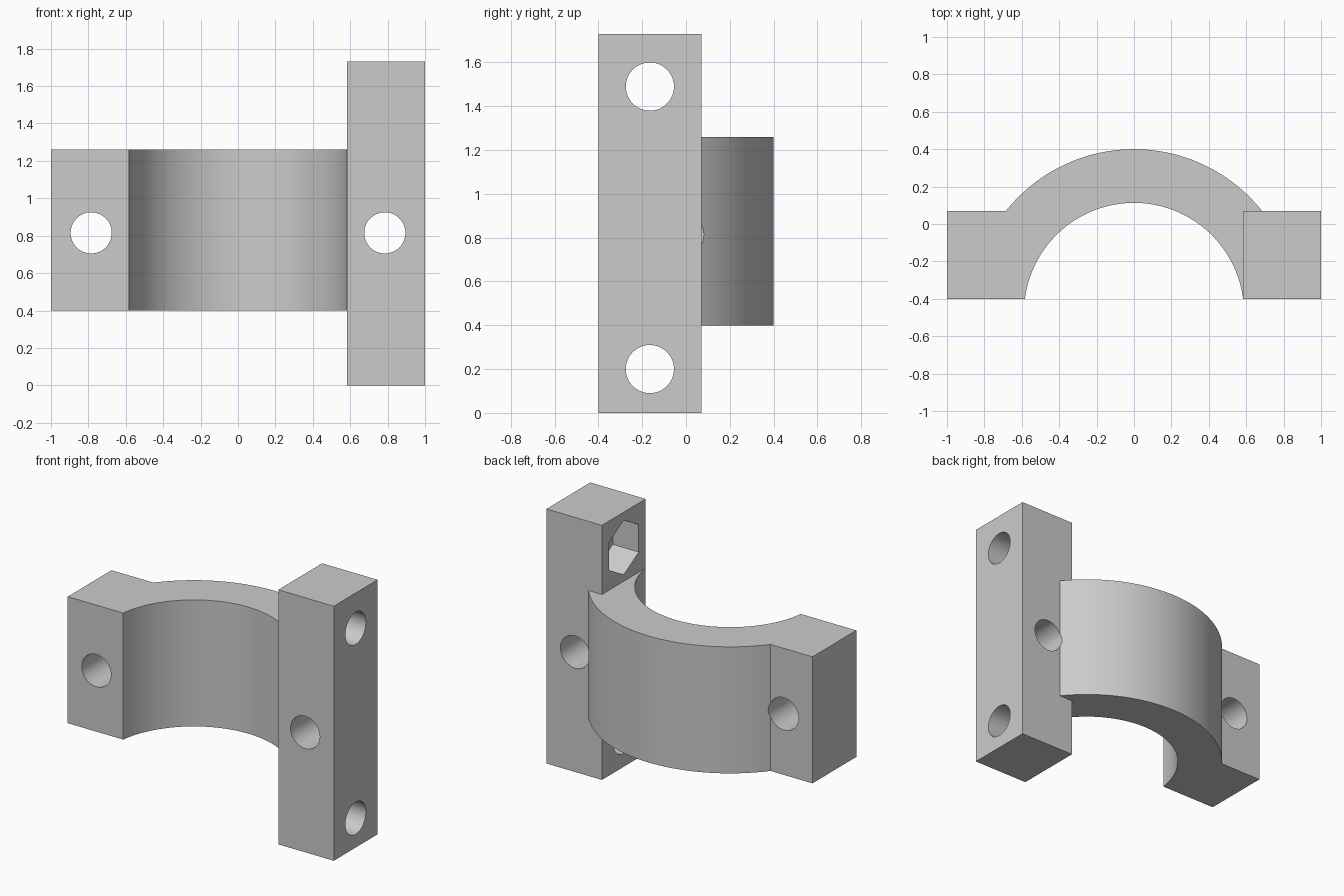
import bpy, bmesh
from math import asin, pi, sin, cos, radians
from mathutils import Matrix

cube = bpy.data.objects.get("Cube")
if cube:
    bpy.data.objects.remove(cube, do_unlink=True)

FRONT, BACK = -0.40, 0.07        # depth of the flat flanges
INNER, OUTER = 0.588, 0.875      # arch radii
AXIS_Y = -0.475                  # arch axis
Z_LOW, Z_HIGH, BAR_TOP = 0.40, 1.26, 1.73
BAR_X, HOLE_R = 0.583, 0.11

grey = bpy.data.materials.new("plain grey")
grey.use_nodes = True
colour = (0.6, 0.6, 0.6, 1)
grey.diffuse_color = colour
grey.node_tree.nodes["Principled BSDF"].inputs["Base Color"].default_value = colour


def make_object(name, bm):
    bmesh.ops.recalc_face_normals(bm, faces=bm.faces)
    mesh = bpy.data.meshes.new(name)
    bm.to_mesh(mesh)
    bm.free()
    mesh.materials.append(grey)
    obj = bpy.data.objects.new(name, mesh)
    bpy.context.collection.objects.link(obj)
    return obj


def extrude_profile(name, points, z0, z1):
    bm = bmesh.new()
    face = bm.faces.new([bm.verts.new((x, y, z0)) for x, y in points])
    top = bmesh.ops.extrude_face_region(bm, geom=[face])["geom"]
    verts = [v for v in top if isinstance(v, bmesh.types.BMVert)]
    bmesh.ops.translate(bm, verts=verts, vec=(0, 0, z1 - z0))
    return make_object(name, bm)


def prism(name, centre, radius, length, axis, sides):
    bm = bmesh.new()
    bmesh.ops.create_cone(bm, cap_ends=True, segments=sides,
                          radius1=radius, radius2=radius, depth=length)
    turn = Matrix.Rotation(radians(90), 4, axis)
    bm.transform(Matrix.Translation(centre) @ turn)
    obj = make_object(name, bm)
    obj.hide_render = True
    return obj


def combine(target, other, operation):
    mod = target.modifiers.new(operation, "BOOLEAN")
    mod.operation, mod.solver, mod.object = operation, "EXACT", other
    bpy.context.view_layer.objects.active = target
    bpy.ops.object.modifier_apply(modifier=mod.name)
    bpy.data.objects.remove(other, do_unlink=True)


def arc(radius, y_end, steps):
    """Points from the right end of an arc over the top to the left end."""
    start = asin((y_end - AXIS_Y) / radius)
    angles = [start + (pi - 2 * start) * i / steps for i in range(steps + 1)]
    return [(radius * cos(a), AXIS_Y + radius * sin(a)) for a in angles]


# Half clamp: arch with a flange at each end
profile = arc(OUTER, BACK, 64)
profile += [(-1, BACK), (-1, FRONT)]
profile += arc(INNER, FRONT, 64)[::-1]
profile += [(0.8, FRONT), (0.8, BACK)]
bracket = extrude_profile("clamp_bracket", profile, Z_LOW, Z_HIGH)

# Tall mounting bar
bar = extrude_profile("mounting_bar", [(BAR_X, FRONT), (1, FRONT), (1, BACK), (BAR_X, BACK)],
                      0, BAR_TOP)
combine(bracket, bar, "UNION")

# Clamp bolt holes, front to back
for side in (-1, 1):
    hole = prism("clamp_hole", (side * 0.785, 0, 0.815), HOLE_R, 2, "X", 48)
    combine(bracket, hole, "DIFFERENCE")

# Mounting holes across the bar, with hexagonal nut pockets on the inner face
for z in (0.20, 1.49):
    hole = prism("mounting_hole", (0.8, -0.165, z), HOLE_R, 0.8, "Y", 48)
    combine(bracket, hole, "DIFFERENCE")
    pocket = prism("nut_pocket", (BAR_X, -0.165, z), 0.185, 0.39, "Y", 6)
    # turn the pocket so that its points face up and down
    corners = [v.co.z - z for v in pocket.data.vertices]
    if max(corners) < 0.18:
        spin = Matrix.Translation((0, -0.165, z)) @ Matrix.Rotation(radians(30), 4, "X")
        pocket.data.transform(spin @ Matrix.Translation((0, 0.165, -z)))
    combine(bracket, pocket, "DIFFERENCE")

bpy.ops.object.select_all(action="DESELECT")
bracket.select_set(True)
bpy.context.view_layer.objects.active = bracket
bpy.ops.object.shade_smooth_by_angle(angle=radians(25))
